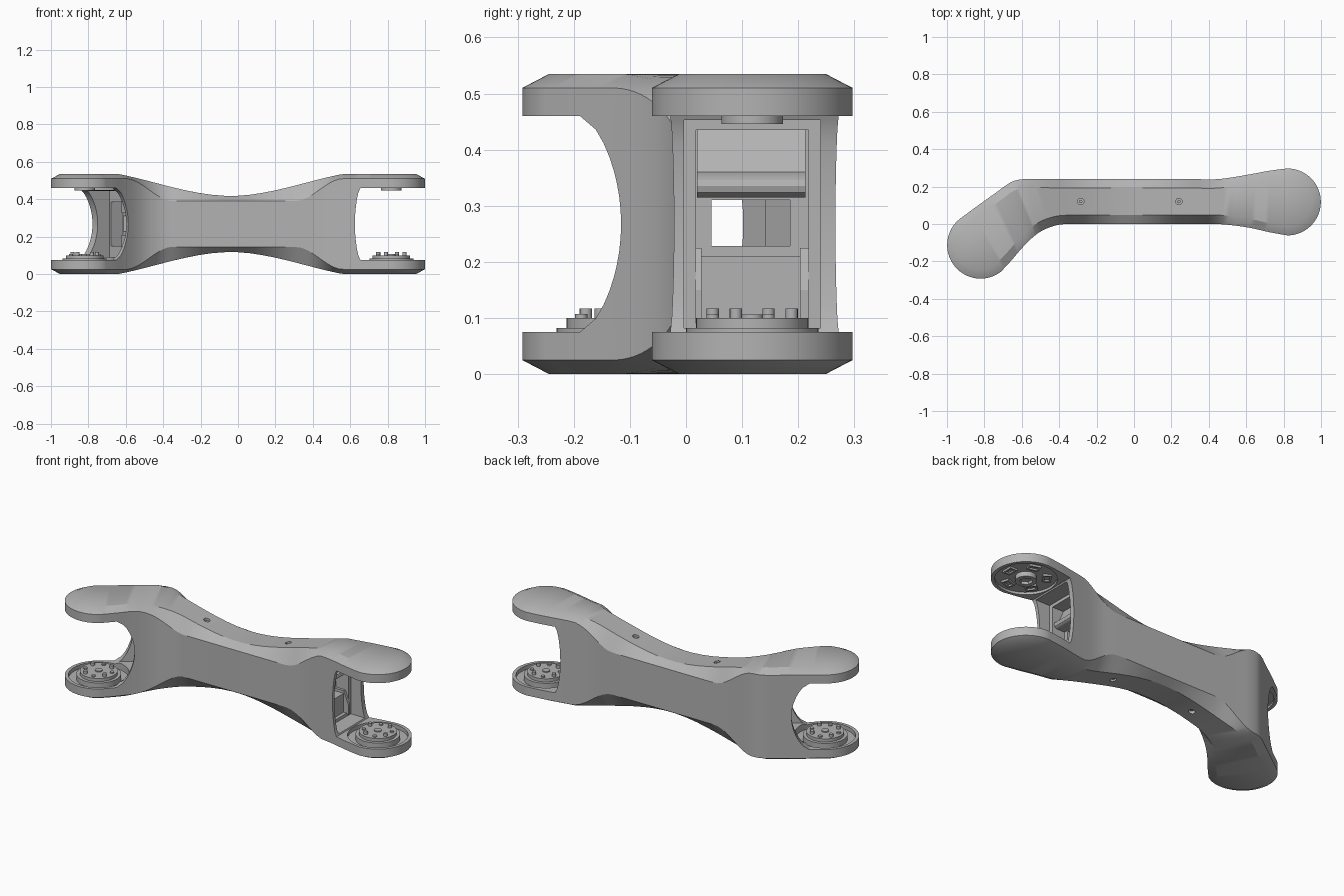
import bpy, bmesh, math
from mathutils import Vector, Matrix

old = bpy.data.objects.get("Cube")
if old:
    bpy.data.objects.remove(old, do_unlink=True)

MID = 0.2675
INSET = 0.048
grey = bpy.data.materials.new("satin_grey")
grey.use_nodes = True
grey.diffuse_color = (0.45, 0.45, 0.45, 1)
grey.node_tree.nodes["Principled BSDF"].inputs["Base Color"].default_value = (0.45, 0.45, 0.45, 1)


def add_object(name, bm):
    bmesh.ops.remove_doubles(bm, verts=bm.verts, dist=0.0002)
    bmesh.ops.recalc_face_normals(bm, faces=bm.faces)
    me = bpy.data.meshes.new(name)
    bm.to_mesh(me)
    bm.free()
    me.materials.append(grey)
    ob = bpy.data.objects.new(name, me)
    bpy.context.scene.collection.objects.link(ob)
    return ob


def smooth(ob, degrees=28):
    bpy.ops.object.select_all(action='DESELECT')
    ob.select_set(True)
    bpy.context.view_layer.objects.active = ob
    bpy.ops.object.shade_smooth_by_angle(angle=math.radians(degrees))


def prism(name, profile, frame, lo, hi):
    """Extrude a (s, z) profile sideways inside a joint frame."""
    bm = bmesh.new()
    a = [bm.verts.new(frame @ Vector((s, lo, z))) for s, z in profile]
    b = [bm.verts.new(frame @ Vector((s, hi, z))) for s, z in profile]
    bm.faces.new(a)
    bm.faces.new(b[::-1])
    for i in range(len(a)):
        j = (i + 1) % len(a)
        bm.faces.new((a[i], a[j], b[j], b[i]))
    return add_object(name, bm)


def block(name, frame, s, p, z):
    return prism(name, [(s[0], z[0]), (s[1], z[0]), (s[1], z[1]), (s[0], z[1])], frame, *p)


def disc(name, x, y, r, z0, z1, sides=48):
    bm = bmesh.new()
    bmesh.ops.create_cone(bm, cap_ends=True, segments=sides, radius1=r, radius2=r, depth=z1 - z0,
                          matrix=Matrix.Translation((x, y, (z0 + z1) / 2)))
    return add_object(name, bm)


def cut(ob, cutters):
    for c in cutters:
        c.hide_render = True
        m = ob.modifiers.new("cut", 'BOOLEAN')
        m.operation, m.solver, m.object = 'DIFFERENCE', 'EXACT', c
    bpy.context.view_layer.update()
    deps = bpy.context.evaluated_depsgraph_get()
    me = bpy.data.meshes.new_from_object(ob.evaluated_get(deps))
    ob.modifiers.clear()
    ob.data = me
    for c in cutters:
        bpy.data.objects.remove(c, do_unlink=True)


def joint_frame(x, y, dx, dy):
    """Local x points outwards along the limb, local y across it to the back."""
    d = Vector((dx, dy, 0)).normalized()
    p = Vector((-d.y, d.x, 0))
    if p.y < 0:
        p = -p
    f = Matrix.Identity(4)
    for i in range(3):
        f[i][0], f[i][1], f[i][3] = d[i], p[i], (x, y, 0)[i]
    return f


right = joint_frame(-0.82, -0.113, -0.8, -0.6)
left = joint_frame(0.82, 0.118, 1, 0)
RADIUS = 0.179


def ease(u):
    u = min(max(u, 0), 1)
    return u * u * (3 - 2 * u)


def top_height(x):
    u = min(abs(x + 0.04) / 0.6, 1)
    return 0.15 + 0.1175 * u * u * (2 - u)


def side_height(x):
    return 0.1225 + 0.12 * ease((abs(x + 0.02) - 0.33) / 0.25)


# Plan stations: front edge and back edge pairs along the link
def cap(frame, t, r):
    return [frame @ Vector((r * math.sin(t), side * r * math.cos(t), 0)) for side in (-1, 1)]


keys = [cap(right, 0, RADIUS)]
for fx, fy, bx, by in [(-.66, -.20, -.83, .102), (-.60, -.13, -.74, .166), (-.54, -.07, -.66, .222),
                       (-.48, -.03, -.59, .24), (-.40, -.004, -.47, .24), (-.3, 0, -.33, .24),
                       (0, 0, 0, .24), (.3, 0, .3, .24), (.45, 0, .45, .24),
                       (.6, -.017, .6, .262), (.72, -.043, .72, .284)]:
    keys.append([Vector((fx, fy, 0)), Vector((bx, by, 0))])
keys.append(cap(left, 0, RADIUS))


def spline(a, b, c, d, t):
    return 0.5 * (2 * b + (c - a) * t + (2 * a - 5 * b + 4 * c - d) * t * t + (3 * b - a - 3 * c + d) * t ** 3)


stations = []
STEPS = 16
for i in range(STEPS):
    t = math.pi / 2 * (1 - i / STEPS)
    stations.append(cap(right, t, RADIUS) + cap(right, t, RADIUS - INSET))
for i in range(len(keys) - 1):
    quad = [keys[min(max(i + k, 0), len(keys) - 1)] for k in (-1, 0, 1, 2)]
    for k in range(5):
        f, b = (spline(*[q[e] for q in quad], k / 5) for e in (0, 1))
        across = (b - f).normalized() * INSET
        stations.append([f, b, f + across, b - across])
for i in range(STEPS + 1):
    t = math.pi / 2 * i / STEPS
    stations.append(cap(left, t, RADIUS) + cap(left, t, RADIUS - INSET))

# Body shell lofted through the chamfered sections
bm = bmesh.new()
rings = []
for f, b, fi, bi in stations:
    pts = [(f, -1, 0), (f, 1, 0), (fi, 1, 1), (bi, 1, 1), (b, 1, 0), (b, -1, 0), (bi, -1, 1), (fi, -1, 1)]
    rings.append([bm.verts.new((p.x, p.y, MID + s * (top_height(p.x) if top else side_height(p.x))))
                  for p, s, top in pts])
for r0, r1 in zip(rings, rings[1:]):
    for i in range(8):
        j = (i + 1) % 8
        bm.faces.new((r0[i], r0[j], r1[j], r1[i]))
body = add_object("link_body", bm)


# Fork gaps, hollow ends, bearing trays, cable tunnel and screw holes
def gap(frame, edge, depth):
    curve = [(edge - depth * math.sin(math.pi * i / 16) ** 0.6, 0.075 + 0.385 * i / 16) for i in range(17)]
    return prism("gap_cutter", [(0.4, 0.075)] + curve + [(0.4, 0.46)], frame, -0.4, 0.4)


cutters = [gap(right, -0.09, 0.095), gap(left, -0.165, 0.03),
           block("cavity_cutter", right, (-0.265, 0), (-0.125, 0.13), (0.09, 0.445)),
           block("cavity_cutter", right, (-0.345, -0.2), (-0.11, 0.12), (0.15, 0.385)),
           block("cavity_cutter", left, (-0.26, -0.1), (-0.122, 0.122), (0.082, 0.453)),
           block("cavity_cutter", left, (-0.34, -0.2), (-0.1, 0.1), (0.1, 0.435)),
           block("tunnel_cutter", Matrix.Identity(4), (-0.62, 0.55), (0.045, 0.185), (0.228, 0.31))]
for x, y in ((-0.82, -0.113), (0.82, 0.118)):
    cutters += [disc("tray_cutter", x, y, 0.16, 0.052, 0.09), disc("tray_cutter", x, y, 0.16, 0.45, 0.474)]
for x in (-0.285, 0.24):
    top = MID + top_height(x)
    cutters += [disc("screw_cutter", x, 0.12, 0.017, top - 0.03, top + 0.05, 24),
                disc("screw_cutter", x, 0.12, 0.017, 2 * MID - top - 0.05, 2 * MID - top + 0.03, 24)]
cut(body, cutters)
smooth(body)

for side, x in (("right", -0.285), ("left", 0.24)):
    top = top_height(x)
    for level, z in (("upper", MID + top - 0.02), ("lower", MID - top + 0.02)):
        smooth(disc(f"{side}_{level}_screw", x, 0.12, 0.009, z - 0.012, z + 0.012, 16))

# Bearings, bolts and socket pads at both joints
for side, frame in (("right", right), ("left", left)):
    c = frame.translation
    smooth(disc(f"{side}_bearing_seat", c.x, c.y, 0.118, 0.045, 0.082))
    smooth(disc(f"{side}_bearing_flange", c.x, c.y, 0.1, 0.07, 0.1))
    smooth(disc(f"{side}_upper_hub", c.x, c.y, 0.055, 0.446, 0.48))
    hub = bpy.data.objects[f"{side}_upper_hub"]
    cut(hub, [disc("hub_cutter", c.x, c.y, 0.035, 0.43, 0.462, 6)])
    smooth(hub)
    for i in range(8):
        a = math.tau * (i + 0.5) / 8
        p = frame @ Vector((0.076 * math.cos(a), 0.076 * math.sin(a), 0))
        smooth(disc(f"{side}_bolt_{i + 1}", p.x, p.y, 0.011, 0.09, 0.117 if i % 2 else 0.107, 16))
    smooth(disc(f"{side}_centre_boss", c.x, c.y, 0.02, 0.09, 0.106, 24))
    for i in range(5):
        turn = frame @ Matrix.Rotation(math.tau * i / 5, 4, 'Z')
        pad = block(f"{side}_socket_{i + 1}", turn, (0.085, 0.13), (-0.032, 0.032), (0.463, 0.48))
        cut(pad, [block("socket_cutter", turn, (0.095, 0.12), (-0.022, 0.022), (0.45, 0.472))])

# Inner bracket at the left end: rounded bar above the tunnel, shelf below it
bar = [(-0.345, 0.315), (-0.29, 0.315)]
bar += [(-0.29 + 0.02 * math.cos(a), 0.335 + 0.02 * math.sin(a)) for a in (-1.2, -0.6, 0, 0.6, 1.2)]
bar += [(-0.3, 0.36), (-0.335, 0.44), (-0.345, 0.44)]
smooth(prism("bracket_bar", bar, left, -0.098, 0.095))
block("bracket_shelf", left, (-0.345, -0.28), (-0.09, 0.085), (0.09, 0.21))
for name, p in (("front", (-0.101, -0.09)), ("back", (0.085, 0.1))):
    prism(f"bracket_{name}_rib", [(-0.345, 0.09), (-0.25, 0.09), (-0.25, 0.15), (-0.28, 0.225), (-0.345, 0.225)],
          left, *p)

# Ledges inside the right end
for name, z in (("lower", (0.085, 0.21)), ("upper", (0.325, 0.45))):
    block(f"{name}_ledge", right, (-0.27, -0.2), (-0.127, -0.06), z)
